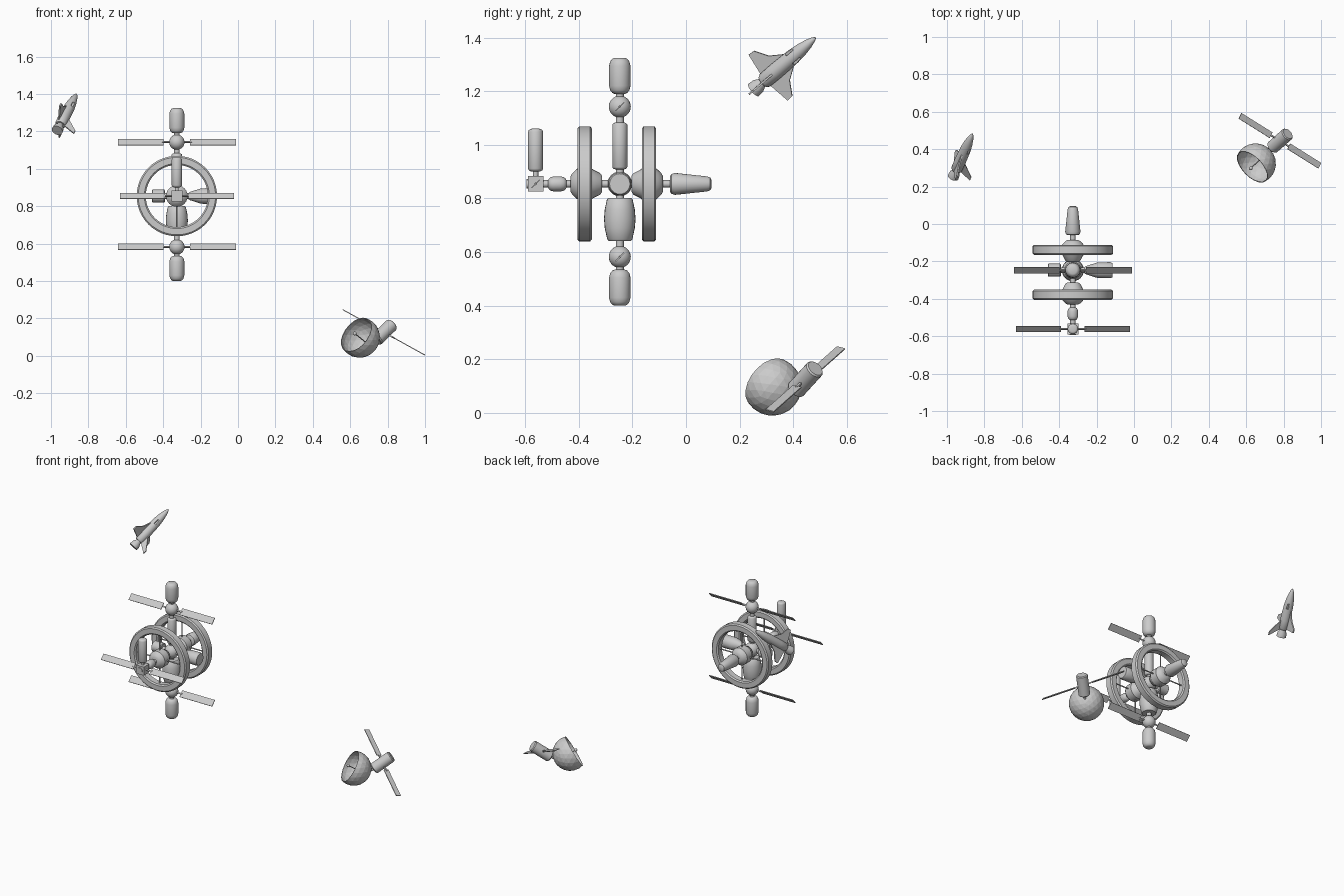
import bpy, bmesh, math
from mathutils import Vector as V, Matrix

if "Cube" in bpy.data.objects:
    bpy.data.objects.remove(bpy.data.objects["Cube"])

X, Y, Z = V((1, 0, 0)), V((0, 1, 0)), V((0, 0, 1))


def frame(origin, z, x=None):
    """Matrix whose local z follows an axis (and x a hint)."""
    z = V(z).normalized()
    hint = V(x) if x is not None else (X if abs(z.x) < 0.9 else Y)
    x = (hint - hint.dot(z) * z).normalized()
    y = z.cross(x)
    m = Matrix((x, y, z)).transposed().to_4x4()
    m.translation = V(origin)
    return m


def finish(name, bm, m, smooth=True):
    bmesh.ops.recalc_face_normals(bm, faces=bm.faces)
    me = bpy.data.meshes.new(name)
    bm.to_mesh(me)
    bm.free()
    if smooth:
        me.shade_smooth()
        me.set_sharp_from_angle(angle=math.radians(35))
    ob = bpy.data.objects.new(name, me)
    ob.matrix_world = m
    bpy.context.collection.objects.link(ob)
    return ob


def lathe(name, m, profile, n=24, closed=False):
    """Turn (height, radius) points about local z."""
    bm = bmesh.new()
    rings = [[bm.verts.new((r * math.cos(2 * math.pi * i / n), r * math.sin(2 * math.pi * i / n), t))
              for i in range(n)] for t, r in profile]
    pairs = list(zip(rings, rings[1:] + rings[:1])) if closed else list(zip(rings, rings[1:]))
    for a, b in pairs:
        for i in range(n):
            j = (i + 1) % n
            bm.faces.new((a[i], a[j], b[j], b[i]))
    if not closed:
        bm.faces.new(rings[0])
        bm.faces.new(rings[-1])
    return finish(name, bm, m)


def capsule(name, m, a, b, r, e=0.75):
    ends = [(0, 0.5), (0.12 * e, 0.7), (0.45 * e, 0.9), (e, 1.0)]
    prof = [(a + t * r, k * r) for t, k in ends] + [(b - t * r, k * r) for t, k in reversed(ends)]
    return lathe(name, m, prof)


def rod(name, p, q, r, n=12):
    p, q = V(p), V(q)
    return lathe(name, frame(p, q - p), [(0, r), ((q - p).length, r)], n)


def box(name, m, centre, size):
    bm = bmesh.new()
    bmesh.ops.create_cube(bm, size=1)
    bmesh.ops.scale(bm, vec=size, verts=bm.verts)
    bmesh.ops.translate(bm, vec=centre, verts=bm.verts)
    return finish(name, bm, m, False)


def ball(name, c, r):
    bm = bmesh.new()
    bmesh.ops.create_uvsphere(bm, u_segments=24, v_segments=14, radius=r)
    return finish(name, bm, Matrix.Translation(V(c)))


def plate(name, m, pts, thick):
    """Flat outline in local xy, given a thickness along z."""
    bm = bmesh.new()
    f = bm.faces.new([bm.verts.new((x, y, -thick / 2)) for x, y in pts])
    ex = bmesh.ops.extrude_face_region(bm, geom=[f])
    bmesh.ops.translate(bm, vec=(0, 0, thick),
                        verts=[v for v in ex["geom"] if isinstance(v, bmesh.types.BMVert)])
    return finish(name, bm, m, False)


def solar_pair(name, m, inner, outer, width):
    """Two wings along local z, broad along local x, with a boom."""
    for s in (-1, 1):
        box(name + "_panel", m, (0, 0, s * (inner + outer) / 2), (width, 0.005, outer - inner))
    box(name + "_boom", m, (0, 0, 0), (0.008, 0.008, 2 * inner + 0.02))


# ---- space station ----
C = V((-0.327, -0.247, 0.854))
vert, along, across = frame(C, Z), frame(C, Y), frame(C, X)

# connecting tunnels
rod("vertical_tunnel", C - 0.40 * Z, C + 0.38 * Z, 0.015)
rod("long_tunnel", C - 0.31 * Y, C + 0.22 * Y, 0.014)
rod("cross_tunnel", C - 0.09 * X, C + 0.10 * X, 0.015)
ball("core_node", C, 0.046)

# vertical stack
capsule("top_module", vert, 0.336, 0.47, 0.040)
capsule("upper_tube", vert, 0.054, 0.229, 0.028, 0.3)
lathe("lower_drum", vert, [(-0.212, 0.042), (-0.206, 0.047), (-0.165, 0.056), (-0.13, 0.059),
                           (-0.095, 0.056), (-0.058, 0.048), (-0.052, 0.042)])
capsule("bottom_module", vert, -0.454, -0.32, 0.040)
tilt = V((0, 1, 1))
for name, dz in (("upper", 0.288), ("lower", -0.272)):
    ball(name + "_node", C + dz * Z, 0.041)
    solar_pair(name + "_solar", frame(C + dz * Z, X, tilt), 0.07, 0.315, 0.045)

# habitat wheels with hubs and spokes
for name, dy, s in (("front", -0.131, -1), ("rear", 0.109, 1)):
    hub = frame(C + dy * Y, s * Y)
    w, c = 0.027, 0.007
    lathe(name + "_wheel", hub, [(-w, 0.174), (-w, 0.207), (-w + c, 0.215), (w - c, 0.215),
                                 (w, 0.207), (w, 0.174), (w - c, 0.166), (-w + c, 0.166)], 48, True)
    lathe(name + "_hub", hub, [(-0.065, 0.030), (-0.058, 0.040), (-0.034, 0.052), (-0.026, 0.058),
                               (0.026, 0.058), (0.034, 0.052), (0.046, 0.040), (0.053, 0.028)])
    for d in (X, Z):
        rod(name + "_spoke", C + dy * Y - 0.17 * d, C + dy * Y + 0.17 * d, 0.004, 8)

# fore and aft modules
lathe("rear_cone", along, [(0.187, 0.028), (0.192, 0.036), (0.205, 0.041), (0.325, 0.028),
                           (0.337, 0.024), (0.342, 0.016)])
capsule("front_link", along, -0.267, -0.199, 0.028)
F = C - 0.314 * Y
box("front_cube", frame(F, Z), (0, 0, 0), (0.058, 0.058, 0.058))
rod("front_port", F - 0.033 * Y, F, 0.018, 24)
rod("front_neck", F, F + 0.06 * Z, 0.010)
capsule("front_tube", frame(F, Z), 0.046, 0.206, 0.028, 0.4)
solar_pair("front_solar", frame(F, X, tilt), 0.062, 0.305, 0.042)

# side modules
lathe("left_module", across, [(-0.134, 0.030), (-0.130, 0.035), (-0.068, 0.035), (-0.064, 0.030)])
lathe("right_capsule", across, [(0.062, 0.016), (0.070, 0.022), (0.13, 0.041), (0.20, 0.043), (0.212, 0.038)])

# ---- shuttle: local z forward, x sideways, y up from its back ----
S = frame((-0.962, 0.262, 1.213), (0.322, 0.723, 0.611), (0.014, -0.642, 0.753))
hull = lathe("shuttle_hull", S, [(0.035, 0.024), (0.045, 0.030), (0.10, 0.031), (0.19, 0.029), (0.235, 0.024),
                                 (0.27, 0.017), (0.295, 0.009), (0.305, 0.003)])
lathe("shuttle_nozzle", S, [(-0.014, 0.030), (0.01, 0.028), (0.03, 0.018), (0.04, 0.016)])
for s in (-1, 1):
    cut = box("window_cutter", S, (s * 0.025, 0.018, 0.195), (0.014, 0.014, 0.035))
    cut.hide_render = True
    cut.hide_viewport = True
    mod = hull.modifiers.new("window", "BOOLEAN")
    mod.object = cut
    mod.solver = "EXACT"
    # swept wing, drawn as (sideways, forward) just below the middle
    plate("shuttle_wing", S @ Matrix.Translation((0, -0.012, 0)) @ Matrix.Rotation(math.pi / 2, 4, "X"),
          [(0, 0.045), (s * 0.03, 0.045), (s * 0.112, 0.058), (s * 0.110, 0.083),
           (s * 0.06, 0.115), (s * 0.028, 0.165), (0, 0.18)], 0.008)
# tail fin, drawn as (forward, up)
plate("shuttle_fin", S @ Matrix.Rotation(-math.pi / 2, 4, "Y"),
      [(0.04, 0.015), (0.10, 0.015), (0.09, 0.032), (0.015, 0.092), (-0.008, 0.092)], 0.007)

# ---- dish satellite ----
B = V((0.78, 0.445, 0.125))
body_axis = V((0.60, 0.53, 0.58)).normalized()
panel_axis = V((0.425, -0.266, -0.235))
lathe("satellite_body", frame(B, body_axis), [(-0.068, 0.030), (-0.062, 0.036), (0.064, 0.036), (0.070, 0.031)])
solar_pair("satellite_solar", frame(B, panel_axis, Y), 0.062, 0.277, 0.034)

# faceted bowl cut from a sphere, opening along its local z
n = V((-0.62, -0.60, 0.50)).normalized()
rim = V((0.632, 0.305, 0.113))
bm = bmesh.new()
bmesh.ops.create_icosphere(bm, subdivisions=3, radius=0.109)
bmesh.ops.bisect_plane(bm, geom=bm.verts[:] + bm.edges[:] + bm.faces[:], plane_co=(0, 0, 0.029),
                       plane_no=(0, 0, 1), clear_outer=True)
bowl = finish("dish_bowl", bm, frame(rim - 0.029 * n, n), False)
shell = bowl.modifiers.new("shell", "SOLIDIFY")
shell.thickness = 0.004
apex = rim - 0.08 * n - 0.029 * n + 0.029 * n
rod("dish_feed", apex, apex + 0.09 * n, 0.003, 8)
ball("dish_feed_tip", apex + 0.092 * n, 0.010)
joint = apex - 0.028 * n
ball("dish_joint", joint, 0.013)
rod("dish_neck", apex, joint, 0.008)
rod("dish_arm", joint, B - 0.06 * body_axis, 0.008)
